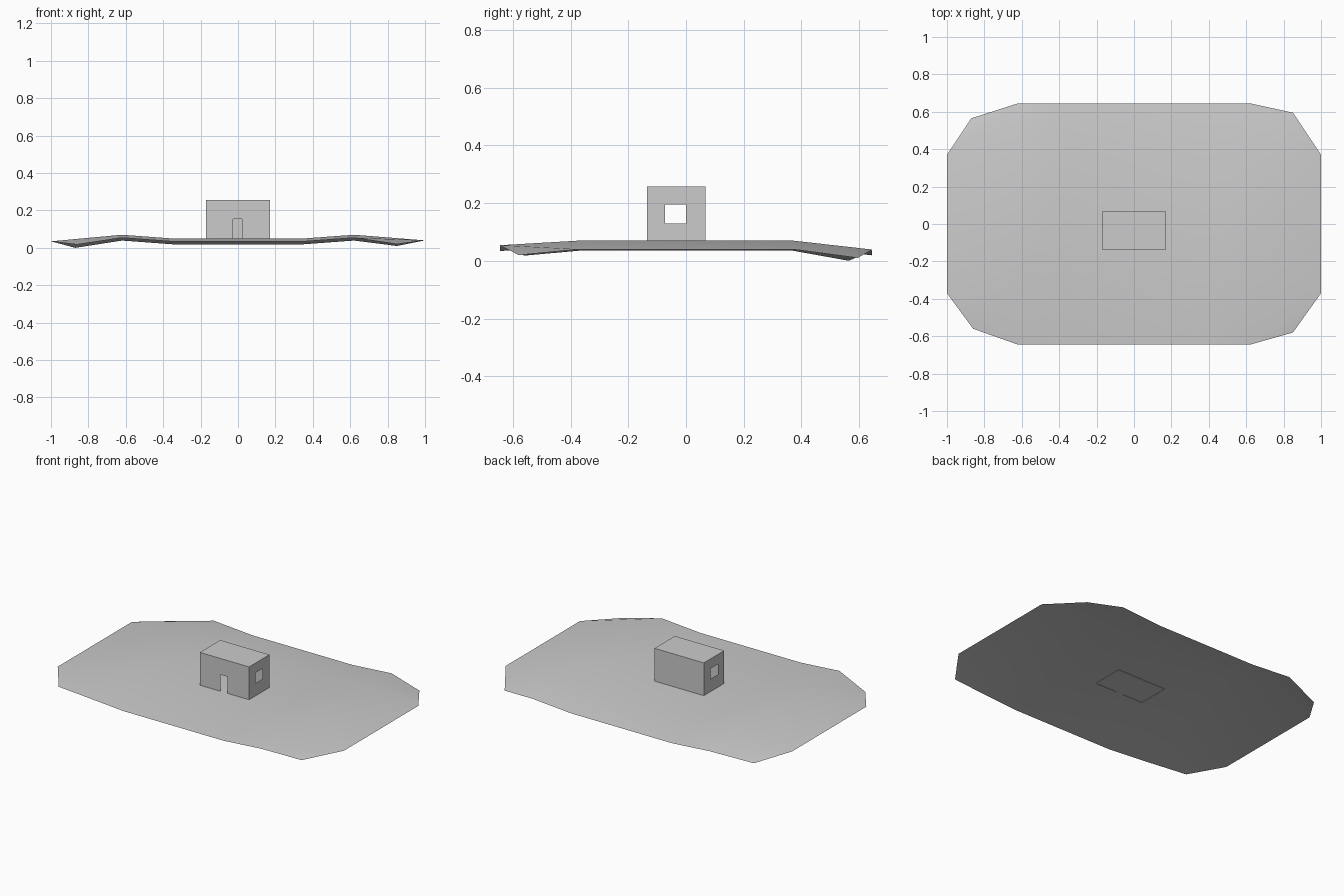
import bpy
import bmesh

cube = bpy.data.objects.get("Cube")
if cube:
    bpy.data.objects.remove(cube)

# One plain grey material for everything
grey = bpy.data.materials.new("plain grey")
grey.use_nodes = True
colour = (0.6, 0.6, 0.6, 1)
grey.diffuse_color = colour
grey.node_tree.nodes["Principled BSDF"].inputs["Base Color"].default_value = colour


def finish(bm, name, smooth=False):
    mesh = bpy.data.meshes.new(name)
    bm.to_mesh(mesh)
    bm.free()
    mesh.materials.append(grey)
    for poly in mesh.polygons:
        poly.use_smooth = smooth
    obj = bpy.data.objects.new(name, mesh)
    bpy.context.collection.objects.link(obj)
    return obj


def sheet(bm, us, vs, place, hole=None):
    """Grid of quads over us x vs, leaving out one cell as an opening."""
    grid = [[bm.verts.new(place(u, v)) for v in vs] for u in us]
    for i in range(len(us) - 1):
        for j in range(len(vs) - 1):
            if (i, j) != hole:
                bm.faces.new((grid[i][j], grid[i + 1][j],
                              grid[i + 1][j + 1], grid[i][j + 1]))


# Ground: an open, gently rolling sheet with pulled-in corners
crest = {-1.0: 0.035, -0.62: 0.07, -0.35: 0.05, 0.35: 0.05, 0.62: 0.07, 1.0: 0.04}
corners = {(-1, -1): (-0.86, -0.56, 0.018), (1, -1): (0.85, -0.58, 0.02),
           (-1, 1): (-0.87, 0.565, 0.0), (1, 1): (0.85, 0.595, 0.01)}


def ground_point(x, y):
    if abs(x) == 1 and abs(y) > 0.5:
        return corners[(int(x), 1 if y > 0 else -1)]
    drop = 0.016 if y < -0.5 else 0.031 if y > 0.5 else 0
    return (x, y, crest[x] - drop)


bm = bmesh.new()
sheet(bm, list(crest), [-0.645, -0.37, 0.37, 0.645], ground_point)
finish(bm, "ground", smooth=True)

# House: thin walls and a flat roof, with a doorway and two side windows
W, FRONT, BACK, BASE, TOP = 0.172, -0.135, 0.068, 0.048, 0.257
bm = bmesh.new()
sheet(bm, [-W, -0.027, 0.022, W], [BASE, 0.155, TOP],
      lambda x, z: (x, FRONT, z), hole=(1, 0))
sheet(bm, [W, -W], [BASE, TOP], lambda x, z: (x, BACK, z))
sheet(bm, [-W, W], [FRONT, BACK], lambda x, y: (x, y, TOP))
side_cuts = [FRONT, -0.072, 0.0, BACK]
for x, cuts in ((W, side_cuts), (-W, side_cuts[::-1])):
    sheet(bm, cuts, [BASE, 0.13, 0.195, TOP],
          lambda y, z, x=x: (x, y, z), hole=(1, 1))
bmesh.ops.remove_doubles(bm, verts=bm.verts, dist=0.0001)
finish(bm, "house")
